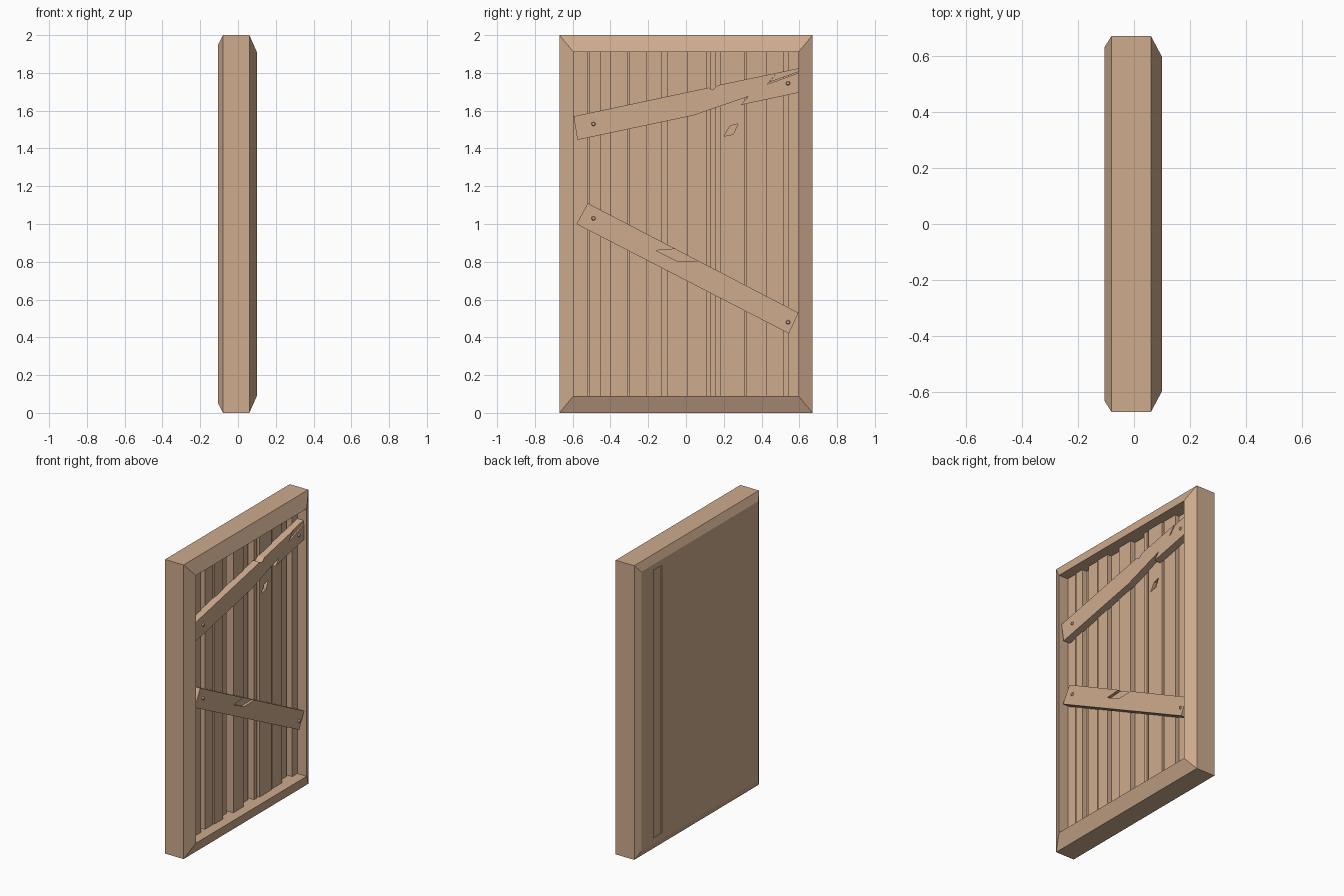
import bpy, bmesh, math
from mathutils import Matrix

if "Cube" in bpy.data.objects:
    bpy.data.objects.remove(bpy.data.objects["Cube"])

wood = bpy.data.materials.new("wood")
wood.diffuse_color = (0.62, 0.41, 0.27, 1)
wood.use_nodes = True
wood.node_tree.nodes["Principled BSDF"].inputs["Base Color"].default_value = wood.diffuse_color


def finish(bm, name):
    bmesh.ops.recalc_face_normals(bm, faces=bm.faces)
    me = bpy.data.meshes.new(name)
    bm.to_mesh(me)
    bm.free()
    me.materials.append(wood)
    ob = bpy.data.objects.new(name, me)
    bpy.context.collection.objects.link(ob)
    return ob


def slab(name, pts, x0, x1):
    """Extrude a (y, z) outline along x."""
    bm = bmesh.new()
    face = bm.faces.new([bm.verts.new((x0, y, z)) for y, z in pts])
    ext = bmesh.ops.extrude_face_region(bm, geom=[face])
    verts = [g for g in ext["geom"] if isinstance(g, bmesh.types.BMVert)]
    bmesh.ops.translate(bm, verts=verts, vec=(x1 - x0, 0, 0))
    return finish(bm, name)


def board(name, y0, y1, z0, z1, x0, x1):
    return slab(name, [(y0, z0), (y1, z0), (y1, z1), (y0, z1)], x0, x1)


def carve(ob, pts, x0, x1):
    """Cut a shallow chip out of a board."""
    cutter = slab(ob.name + "_cutter", pts, x0, x1)
    cutter.hide_render = True
    cutter.hide_viewport = True
    mod = ob.modifiers.new("chip", "BOOLEAN")
    mod.operation = "DIFFERENCE"
    mod.solver = "EXACT"
    mod.object = cutter


# Mitred frame: section of (x, half width, half height) swept round the door
section = [(0.06, 0.67, 1.0), (-0.08, 0.67, 1.0), (-0.105, 0.63, 0.95),
           (-0.105, 0.595, 0.91), (0.10, 0.595, 0.91)]
bm = bmesh.new()
rings = [[bm.verts.new((x, sy * hy, 1 + sz * hz))
          for sy, sz in ((-1, -1), (1, -1), (1, 1), (-1, 1))]
         for x, hy, hz in section]
for i, a in enumerate(rings):
    b = rings[(i + 1) % len(rings)]
    for j in range(4):
        k = (j + 1) % 4
        bm.faces.new((a[j], a[k], b[k], b[j]))
finish(bm, "frame")

# Back boards, almost flush with the frame
for i, (y0, y1, x) in enumerate([(-0.6, 0.41, -0.105), (0.41, 0.50, -0.10),
                                 (0.50, 0.6, -0.105)]):
    board(f"back_board_{i}", y0, y1, 0.085, 1.915, x, -0.03)

# Front planks with gaps and alternating depth: (y0, y1, front x)
planks = [(-0.595, -0.52, 0.03), (-0.51, -0.45, 0.035), (-0.45, -0.40, 0.0),
          (-0.40, -0.31, 0.03), (-0.30, -0.21, 0.035), (-0.21, -0.13, 0.005),
          (-0.10, 0.01, 0.035), (0.01, 0.11, 0.0), (0.13, 0.16, 0.03),
          (0.18, 0.31, 0.035), (0.32, 0.43, 0.03), (0.43, 0.52, 0.0),
          (0.54, 0.595, 0.03)]
for i, (y0, y1, x) in enumerate(planks):
    ob = board(f"plank_{i}", y0, y1, 0.085, 1.915, -0.035, x)
    if y0 == 0.18:
        carve(ob, [(0.20, 1.465), (0.25, 1.475), (0.275, 1.53), (0.235, 1.52)],
              0.015, 0.06)

# Splintered upper brace and its loose sliver
slab("upper_brace", [(-0.595, 1.57), (0.12, 1.722), (0.14, 1.71), (0.17, 1.735),
                     (0.48, 1.80), (0.43, 1.74), (0.595, 1.80), (0.595, 1.695),
                     (0.29, 1.63), (0.33, 1.675), (0.04, 1.575),
                     (-0.575, 1.445)], 0.03, 0.08)
slab("upper_brace_sliver", [(0.48, 1.80), (0.595, 1.824), (0.595, 1.805),
                            (0.44, 1.75)], 0.03, 0.075)

# Lower brace with a chip in its top edge
lower = slab("lower_brace", [(-0.58, 1.0), (-0.52, 1.11), (0.595, 0.53),
                             (0.545, 0.42)], 0.03, 0.08)
carve(lower, [(-0.16, 0.86), (-0.05, 0.805), (0.06, 0.805), (0.06, 0.88),
              (-0.05, 0.868)], 0.06, 0.12)

# Nails
for i, (y, z) in enumerate([(-0.49, 1.53), (0.54, 1.745),
                            (-0.49, 1.03), (0.54, 0.48)]):
    bm = bmesh.new()
    bmesh.ops.create_cone(bm, cap_ends=True, segments=10, radius1=0.013,
                          radius2=0.008, depth=0.014,
                          matrix=Matrix.Translation((0.082, y, z))
                          @ Matrix.Rotation(math.pi / 2, 4, "Y"))
    finish(bm, f"nail_{i}")
